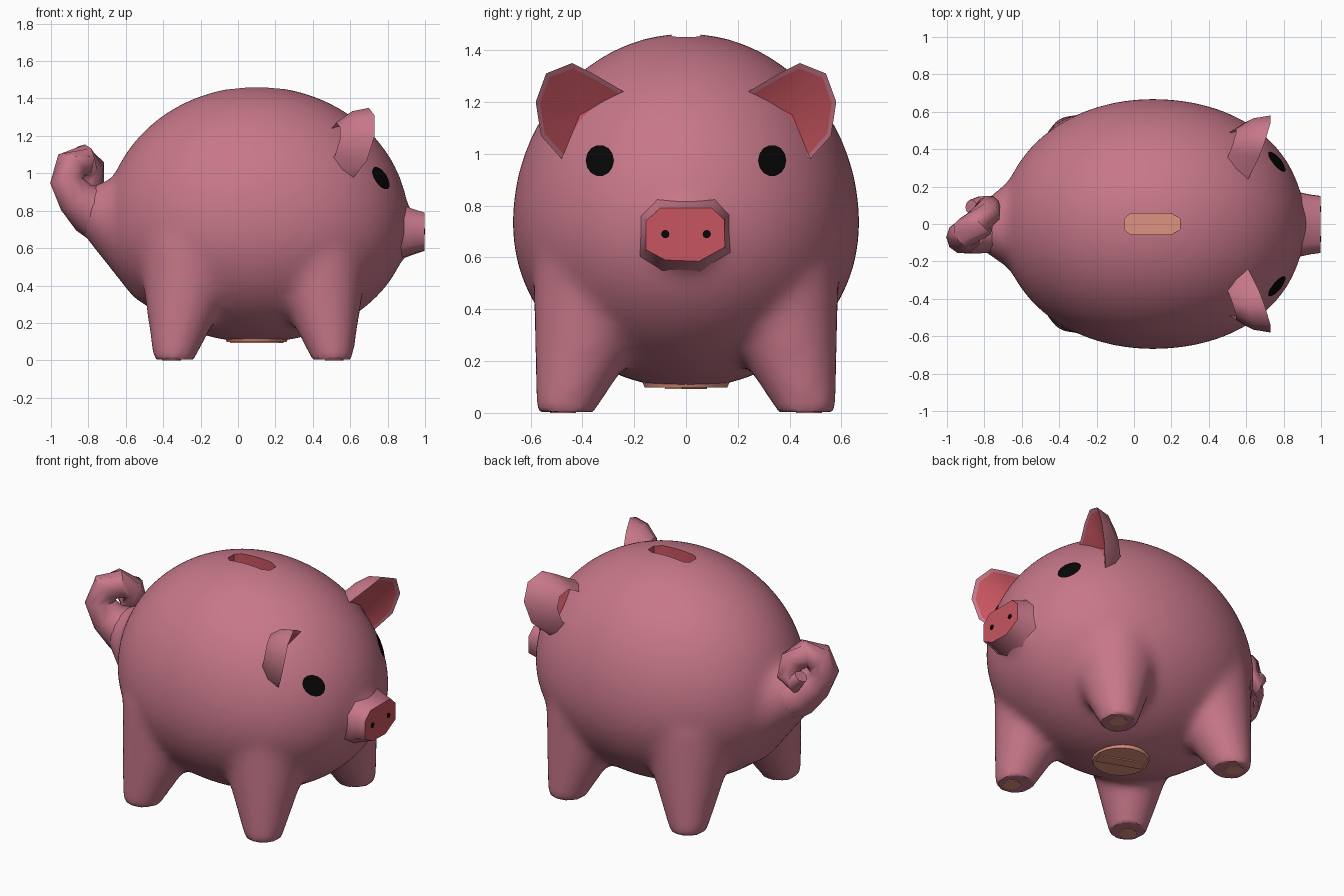
import bpy, bmesh, math
from mathutils import Vector, Matrix

cube = bpy.data.objects.get("Cube")
if cube:
    bpy.data.objects.remove(cube, do_unlink=True)


def material(name, rgb):
    m = bpy.data.materials.new(name)
    m.use_nodes = True
    m.diffuse_color = (*rgb, 1)
    bsdf = m.node_tree.nodes["Principled BSDF"]
    bsdf.inputs["Base Color"].default_value = (*rgb, 1)
    bsdf.inputs["Roughness"].default_value = 0.7
    return m


PINK = material("pink skin", (0.57, 0.185, 0.25))
ROSE = material("deep rose", (0.57, 0.09, 0.115))
TAN = material("bare clay", (0.74, 0.29, 0.21))
BLACK = material("black", (0.002, 0.002, 0.002))


def make(name, bm, *mats, angle=40):
    """Turn a bmesh into an object with the given materials."""
    me = bpy.data.meshes.new(name)
    bmesh.ops.recalc_face_normals(bm, faces=bm.faces)
    bm.to_mesh(me)
    bm.free()
    for m in mats:
        me.materials.append(m)
    ob = bpy.data.objects.new(name, me)
    bpy.context.collection.objects.link(ob)
    activate(ob)
    if angle:
        bpy.ops.object.shade_smooth_by_angle(angle=math.radians(angle))
    return ob


def activate(ob):
    bpy.ops.object.select_all(action='DESELECT')
    ob.select_set(True)
    bpy.context.view_layer.objects.active = ob


def add_cone(bm, a, b, ra, rb, sides=24):
    """Add a capped cone running from point a to point b."""
    a, b = Vector(a), Vector(b)
    turn = (b - a).to_track_quat('Z', 'Y').to_matrix().to_4x4()
    bmesh.ops.create_cone(bm, cap_ends=True, segments=sides, radius1=ra, radius2=rb,
                          depth=(b - a).length,
                          matrix=Matrix.Translation((a + b) / 2) @ turn)


def bridge(bm, a, b, mat=0):
    for i in range(len(a)):
        j = (i + 1) % len(a)
        bm.faces.new((a[i], a[j], b[j], b[i])).material_index = mat


def fan(bm, ring, tip, mat=0):
    for i in range(len(ring)):
        bm.faces.new((ring[i], ring[(i + 1) % len(ring)], tip)).material_index = mat


# Body: egg shape, four flared legs, tail root and snout root, fused into one skin
bm = bmesh.new()
bmesh.ops.create_uvsphere(bm, u_segments=64, v_segments=40, radius=1)
for v in bm.verts:
    x, y, z = v.co
    fuller = 1 + (0.08 if x > 0 else 0.03) * x * x
    v.co = (0.1 + 0.815 * x, 0.67 * y * fuller, 0.73 + z * (0.735 if z > 0 else 0.635))
for side in (-1, 1):
    for foot_x, hip_x in ((-0.355, -0.25), (0.515, 0.42)):
        add_cone(bm, (foot_x, 0.485 * side, -0.03), (hip_x, 0.315 * side, 0.56), 0.098, 0.29)
add_cone(bm, (-0.42, 0, 0.7), (-0.82, -0.02, 0.82), 0.41, 0.12)
add_cone(bm, (0.7, 0, 0.69), (0.94, 0, 0.69), 0.28, 0.11)
body = make("body", bm, PINK, ROSE, TAN, angle=0)
remesh = body.modifiers.new("fuse", 'REMESH')
remesh.mode = 'VOXEL'
remesh.voxel_size = 0.024
soften = body.modifiers.new("soften", 'SMOOTH')
soften.factor, soften.iterations = 0.5, 22
for name in ("fuse", "soften"):
    bpy.ops.object.modifier_apply(modifier=name)
for v in body.data.vertices:
    v.co.z = max(v.co.z, 0.004)

# Coin slot: a narrow well with rose walls and a clay floor
SLOT_FLOOR = 1.26
bm = bmesh.new()
outline = [(-0.05, 0.03), (-0.02, 0.055), (0.2, 0.055), (0.245, 0.03)]
outline += [(x, -y) for x, y in reversed(outline)]
low, high = ([bm.verts.new((x, y, z)) for x, y in outline] for z in (SLOT_FLOOR, 1.7))
bridge(bm, low, high)
bm.faces.new(low)
bm.faces.new(high)
cutter = make("slot_cutter", bm, PINK, angle=0)
cutter.hide_render = True
activate(body)
cut = body.modifiers.new("slot", 'BOOLEAN')
cut.operation, cut.object, cut.solver = 'DIFFERENCE', cutter, 'EXACT'
bpy.ops.object.modifier_apply(modifier="slot")
for p in body.data.polygons:
    c, n = p.center, p.normal
    inside = -0.06 < c.x < 0.255 and abs(c.y) < 0.06 and c.z > 1
    p.material_index = 0
    if inside and abs(n.z) < 0.2:
        p.material_index = 1
    elif inside and c.z < SLOT_FLOOR + 0.01:
        p.material_index = 2
bpy.ops.object.shade_smooth_by_angle(angle=math.radians(45))
bpy.data.objects.remove(cutter, do_unlink=True)
bpy.context.view_layer.update()

# Snout: rounded octagon with a rose front
bm = bmesh.new()
snout = [(-0.1, 0.1), (0.1, 0.1), (0.148, 0.055), (0.15, -0.05),
         (0.05, -0.105), (-0.08, -0.1), (-0.155, -0.06), (-0.155, 0.05)]
rings = [[bm.verts.new((x, y * s, 0.69 + z * t)) for y, z in snout]
         for x, s, t in ((0.85, 1.18, 1.5), (0.89, 1.12, 1.36), (0.94, 1.05, 1.18), (0.998, 1, 1))]
for a, b in zip(rings, rings[1:]):
    bridge(bm, a, b)
bm.faces.new(rings[-1]).material_index = 1
make("snout", bm, PINK, ROSE, angle=62)

for side, label in ((1, "left"), (-1, "right")):
    # Nostril
    bm = bmesh.new()
    add_cone(bm, (0.994, 0.08 * side, 0.69), (1, 0.08 * side, 0.69), 0.016, 0.016, 12)
    make(label + "_nostril", bm, BLACK)

    # Eye: thin patch laid on the head
    bm = bmesh.new()

    def on_head(y, z):
        hit, loc, normal, _ = body.ray_cast((1.5, y, z), (-1, 0, 0))
        return bm.verts.new(loc + normal * 0.005)

    def eye_ring(r):
        return [on_head(side * (0.33 + 0.054 * r * math.cos(t)), 0.972 + 0.06 * r * math.sin(t))
                for t in (i * math.tau / 14 for i in range(14))]
    outer, inner = eye_ring(1), eye_ring(0.5)
    bridge(bm, outer, inner)
    fan(bm, inner, on_head(0.33 * side, 0.972))
    make(label + "_eye", bm, BLACK)

    # Ear: cupped leaf with a rose hollow and a full, rounded back
    rim = [(0.61, 0.24, 1.24), (0.67, 0.36, 1.31), (0.70, 0.44, 1.35), (0.73, 0.54, 1.31),
           (0.73, 0.58, 1.2), (0.69, 0.56, 1.07), (0.62, 0.48, 0.98)]
    rim = [Vector(p) for p in rim]
    hollow, root = Vector((0.57, 0.41, 1.15)), Vector((0.4, 0.38, 1.12))
    bm = bmesh.new()

    def loop(points):
        return [bm.verts.new((p.x, p.y * side, p.z)) for p in points]
    edge = loop(rim)
    lip = loop([p.lerp(hollow, 0.1) for p in rim])
    back = loop([p.lerp(root, 0.1) + Vector((-0.06, 0.005, 0.005)) for p in rim])
    neck = loop([p.lerp(root, 0.38) + Vector((-0.06, 0.005, 0.01)) for p in rim])
    bridge(bm, edge, lip)
    fan(bm, lip, loop([hollow])[0], 1)
    bridge(bm, edge, back)
    bridge(bm, back, neck)
    make(label + "_ear", bm, PINK, ROSE, angle=58)

    # Bare pads under the feet
    for foot_x, end in ((-0.355, "rear"), (0.515, "front")):
        bm = bmesh.new()
        y = 0.475 * side
        add_cone(bm, (foot_x, y, 0), (foot_x, y, 0.008), 0.05, 0.05, 12)
        make(f"{end}_{label}_foot_pad", bm, TAN)

# Curly tail: tapered tube wound into a tight curl
path = [(-0.74, -0.01, 0.79, 0.155), (-0.79, -0.025, 0.81, 0.138), (-0.865, -0.06, 0.87, 0.105),
        (-0.915, -0.07, 0.96, 0.09), (-0.89, -0.05, 1.045, 0.09), (-0.83, 0, 1.07, 0.085),
        (-0.785, 0.06, 1.03, 0.075), (-0.78, 0.085, 0.95, 0.07), (-0.83, 0.09, 0.92, 0.06),
        (-0.87, 0.09, 0.97, 0.04)]
points = [Vector(p[:3]) for p in path]
bm = bmesh.new()
rings = []
for i, p in enumerate(points):
    along = (points[min(i + 1, len(points) - 1)] - points[max(i - 1, 0)]).normalized()
    u = along.cross(Vector((0, 1, 0))).normalized()
    w = along.cross(u)
    rings.append([bm.verts.new(p + path[i][3] * (u * math.cos(t) + w * math.sin(t)))
                  for t in (k * math.tau / 10 for k in range(10))])
for a, b in zip(rings, rings[1:]):
    bridge(bm, a, b)
bm.faces.new(rings[-1])
make("tail", bm, PINK, angle=50)

# Belly plug with a raised grip bar
bm = bmesh.new()
add_cone(bm, (0.1, 0, 0.098), (0.1, 0, 0.15), 0.16, 0.18, 20)
make("belly_plug", bm, TAN)
bm = bmesh.new()
bmesh.ops.create_cube(bm, size=1, matrix=Matrix.Translation((0.1, 0, 0.097))
                      @ Matrix.Rotation(-0.35, 4, 'Z') @ Matrix.Diagonal((0.28, 0.07, 0.009, 1)))
make("plug_grip", bm, TAN)
